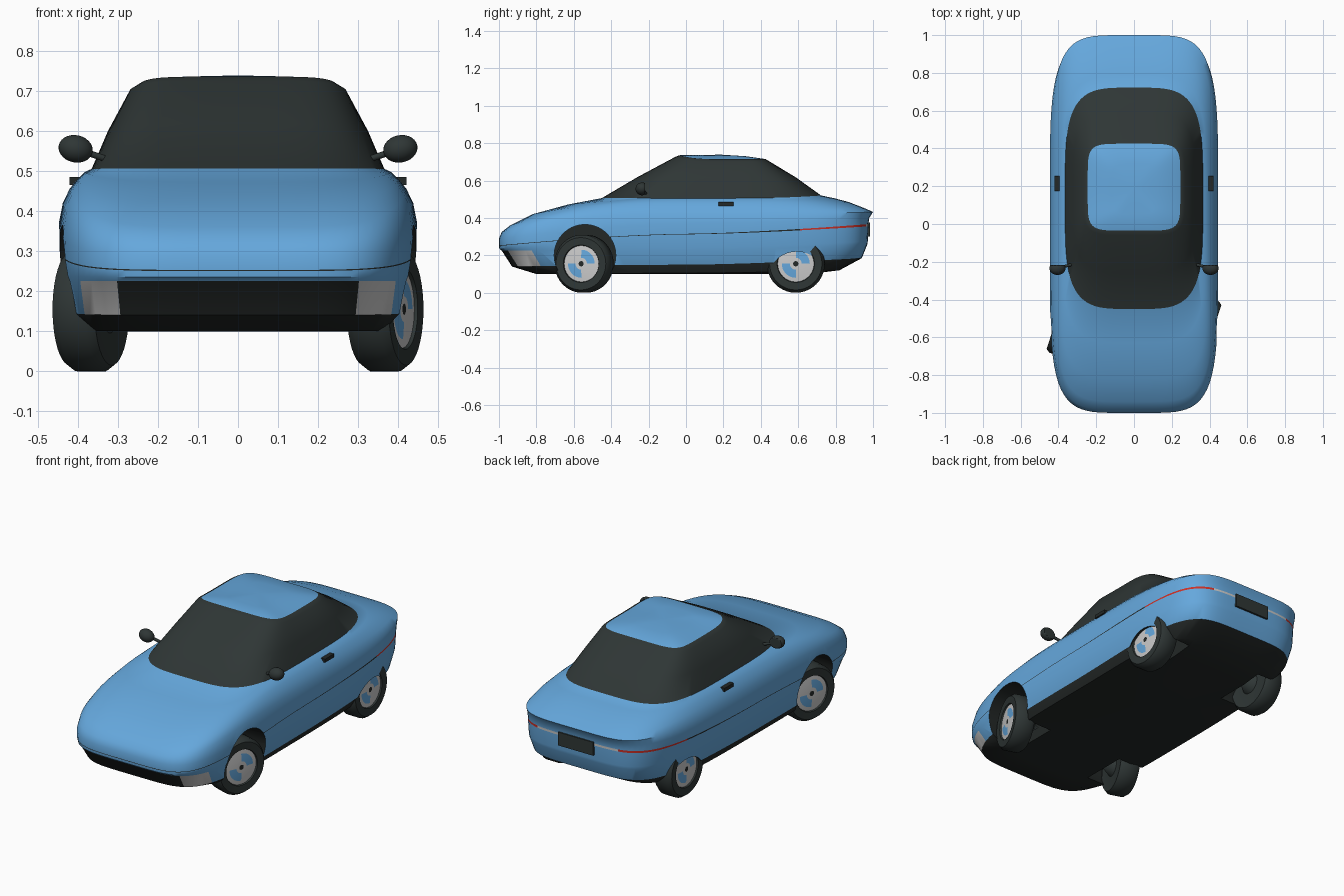
import bpy, bmesh
from math import sin, cos, pi, radians
from mathutils import Matrix, Vector

if "Cube" in bpy.data.objects:
    bpy.data.objects.remove(bpy.data.objects["Cube"])

# Colours
COLOURS = {
    "blue_paint": (0.13, 0.39, 0.72),
    "dark_glass": (0.028, 0.037, 0.036),
    "black_trim": (0.017, 0.021, 0.02),
    "light_grey": (0.6, 0.6, 0.6),
    "red_lamp": (0.6, 0.03, 0.02),
}
BLUE, GLASS, TRIM, GREY, RED = range(5)
materials = []
for name, rgb in COLOURS.items():
    m = bpy.data.materials.new(name)
    m.use_nodes = True
    m.diffuse_color = (*rgb, 1)
    m.node_tree.nodes["Principled BSDF"].inputs["Base Color"].default_value = (*rgb, 1)
    materials.append(m)


def make_object(name, bm, smooth=True):
    bmesh.ops.recalc_face_normals(bm, faces=bm.faces)
    mesh = bpy.data.meshes.new(name)
    bm.to_mesh(mesh)
    bm.free()
    for m in materials:
        mesh.materials.append(m)
    ob = bpy.data.objects.new(name, mesh)
    bpy.context.collection.objects.link(ob)
    if smooth:
        smooth_object(ob)
    return ob


def smooth_object(ob):
    bpy.ops.object.select_all(action="DESELECT")
    ob.select_set(True)
    bpy.context.view_layer.objects.active = ob
    bpy.ops.object.shade_smooth_by_angle(angle=radians(38))


def box(name, centre, size, mat):
    bm = bmesh.new()
    bmesh.ops.create_cube(bm, size=1, matrix=Matrix.Translation(centre) @ Matrix.Diagonal((*size, 1)))
    for f in bm.faces:
        f.material_index = mat
    return make_object(name, bm, False)


# Body shell: stacked rounded outlines, from the floor up to the roof
# half width, front y, rear y, front z, side z, rear z, squareness
RINGS = [
    (.36, -.74, .66, .10, .10, .10, 4),
    (.40, -.80, .82, .10, .105, .12, 5),
    (.425, -.93, .94, .14, .15, .185, 5),
    (.437, -.985, .97, .225, .225, .26, 5),
    (.44, -.998, .972, .235, .24, .275, 5),
    (.445, -1, .975, .25, .312, .355, 5),
    (.445, -1, .975, .253, .315, .367, 5),
    (.446, -1, .98, .29, .37, .40, 5),
    (.437, -.985, 1, .325, .42, .432, 5),
    (.42, -.94, .96, .36, .455, .45, 5),
    (.40, -.82, .87, .42, .48, .485, 4.6),
    (.382, -.63, .79, .472, .497, .506, 4.3),
    (.365, -.45, .722, .506, .505, .52, 4),
    (.324, -.26, .59, .618, .6, .615, 4),
    (.27, -.06, .45, .725, .70, .70, 5),
    (.245, -.035, .425, .735, .714, .715, 6),
    (.12, .05, .32, .737, .733, .73, 4),
]
BUMPER, SEAM, BELT, ROOF = 2, 5, 12, 15
STEPS = 14


def square_points():
    line = [k / STEPS - 1 for k in range(2 * STEPS)]
    return ([(1, f) for f in line] + [(-f, 1) for f in line]
            + [(-1, -f) for f in line] + [(f, -1) for f in line])


def outline(index):
    w, yf, yr, zf, zs, zr, n = RINGS[index]
    power = 1.5 if index < 8 else 3
    points = []
    for u, v in square_points():
        r = (abs(u) ** n + abs(v) ** n) ** (-1 / n)
        end = zr if v > 0 else zf
        points.append((w * u * r, (yf + yr) / 2 + (yr - yf) / 2 * v * r,
                       zs + (end - zs) * abs(v * r) ** power))
    return points


def body_colour(level, c):
    if level < BUMPER:
        return TRIM
    if level == BUMPER and c.y < -.8:
        return TRIM if abs(c.x) < .297 else GREY
    if level == SEAM:
        if c.y < .62:
            return TRIM
        return GREY if abs(c.x) < .24 else RED
    return GLASS if BELT <= level < ROOF else BLUE


bm = bmesh.new()
loops = [[bm.verts.new(p) for p in outline(i)] for i in range(len(RINGS))]
count = len(loops[0])
for level in range(len(loops) - 1):
    low, high = loops[level], loops[level + 1]
    for i in range(count):
        j = (i + 1) % count
        f = bm.faces.new((low[i], low[j], high[j], high[i]))
        f.material_index = body_colour(level, f.calc_center_median())
for loop, centre, mat in ((loops[0], (0, 0, .10), TRIM), (loops[-1], (0, .19, .738), BLUE)):
    hub = bm.verts.new(centre)
    for i in range(count):
        bm.faces.new((loop[i], loop[(i + 1) % count], hub)).material_index = mat
body = make_object("body", bm, False)

# Wheel arches cut into the shell
bm = bmesh.new()
for side in (-1, 1):
    for y, z, r in ((-.54, .2, .165), (.593, .06, .16)):
        place = Matrix.Translation((side * .37, y, z)) @ Matrix.Rotation(pi / 2, 4, "Y")
        bmesh.ops.create_cone(bm, cap_ends=True, segments=40, radius1=r, radius2=r,
                              depth=.26, matrix=place)
for f in bm.faces:
    f.material_index = TRIM
cutter = make_object("arch_cutter", bm, False)
cutter.hide_render = True
cut = body.modifiers.new("arches", "BOOLEAN")
cut.operation = "DIFFERENCE"
cut.solver = "EXACT"
cut.object = cutter
bpy.context.view_layer.objects.active = body
bpy.ops.object.modifier_apply(modifier="arches")
bpy.data.objects.remove(cutter)
smooth_object(body)

# Wheels: lathed tyre and disc, the front pair steered
PROFILE = [(0, -.13), (.06, -.05), (.1, -.05), (.14, -.055), (.155, -.035), (.155, .035),
           (.14, .055), (.1, .053), (.097, .045), (.075, .047), (.032, .05), (.014, .05), (0, .05)]


def wheel(name, x, y, turn):
    bm = bmesh.new()
    segs = 40
    rows = [[bm.verts.new((d, r * cos(2 * pi * k / segs), r * sin(2 * pi * k / segs)))
             for k in range(segs)] for r, d in PROFILE]
    for i in range(len(rows) - 1):
        for k in range(segs):
            j = (k + 1) % segs
            f = bm.faces.new((rows[i][k], rows[i][j], rows[i + 1][j], rows[i + 1][k]))
            coloured = i == 9 and (k * 4 // segs) % 2 == 0
            f.material_index = (BLUE if coloured else TRIM if i == 11
                                else GREY if i >= 8 else GLASS)
    bmesh.ops.remove_doubles(bm, verts=bm.verts, dist=.0001)
    ob = make_object(name, bm)
    ob.location = (x, y, .155)
    ob.rotation_euler.z = turn


STEER = radians(-18)
for label, side, flip in (("left", 1, 0), ("right", -1, pi)):
    wheel("front_wheel_" + label, side * .367, -.545, flip + STEER)
    wheel("rear_wheel_" + label, side * .365, .587, flip)

    # Door mirror with stalk
    bm = bmesh.new()
    tilt = Matrix.Rotation(radians(-12 * side), 4, "Y")
    bmesh.ops.create_uvsphere(bm, u_segments=24, v_segments=14, radius=1,
                              matrix=Matrix.Translation((side * .405, -.235, .555)) @ tilt
                              @ Matrix.Diagonal((.043, .035, .034, 1)))
    for v in bm.verts:
        v.co.y = min(v.co.y, -.218)
    start, stop = Vector((side * .33, -.215, .53)), Vector((side * .39, -.23, .55))
    aim = (stop - start).to_track_quat("Z", "Y").to_matrix().to_4x4()
    bmesh.ops.create_cone(bm, cap_ends=True, segments=10, radius1=.008, radius2=.008,
                          depth=(stop - start).length,
                          matrix=Matrix.Translation((start + stop) / 2) @ aim)
    for f in bm.faces:
        f.material_index = GLASS
    make_object("mirror_" + label, bm)

    # Door handle
    box("door_handle_" + label, (side * .405, .215, .475), (.03, .08, .02), TRIM)

# Rear number plate panel
box("rear_plate", (0, .972, .338), (.22, .024, .075), GLASS)
